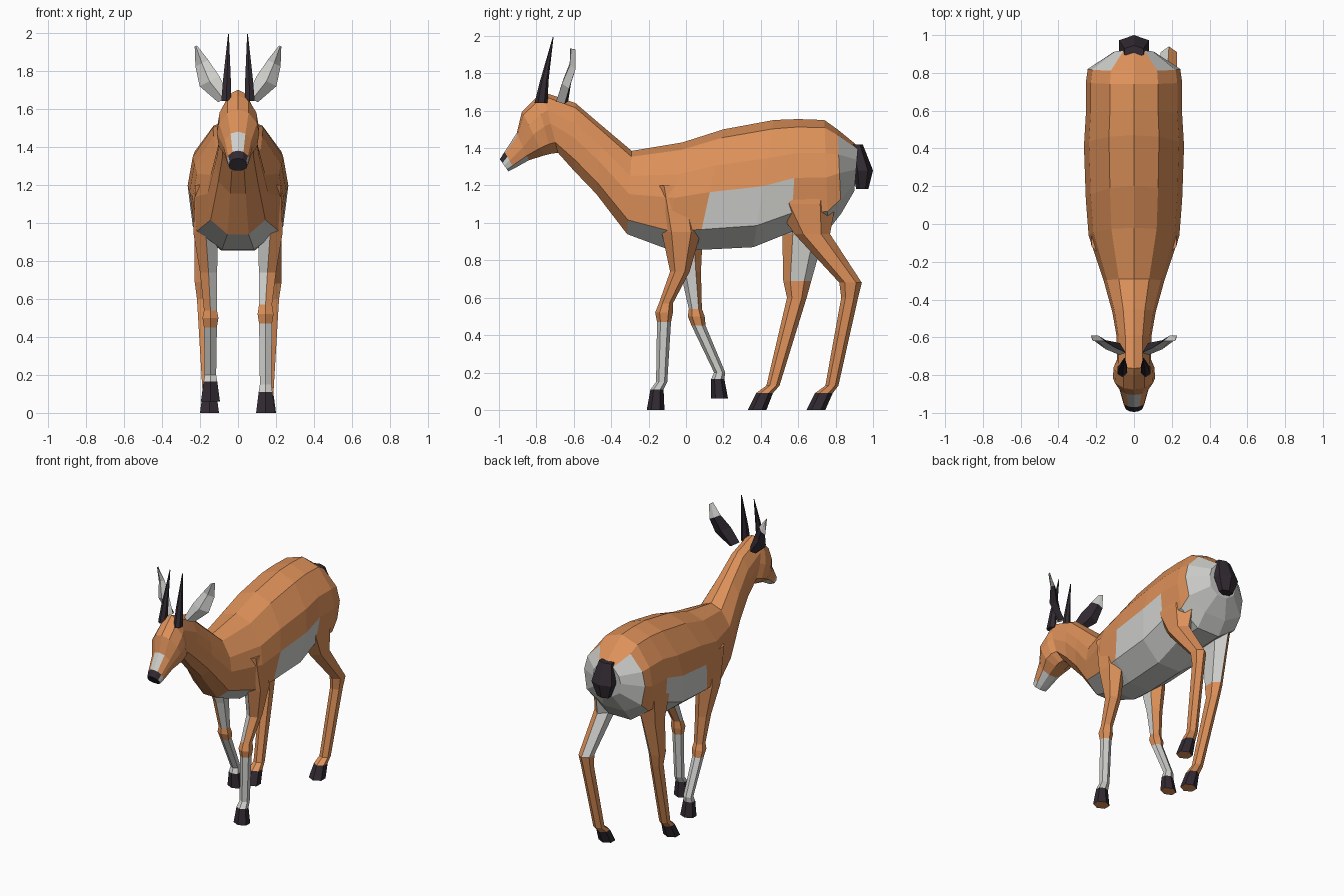
import bpy, bmesh, math
from mathutils import Vector


def material(name, rgb):
    m = bpy.data.materials.new(name)
    m.diffuse_color = (*rgb, 1)
    return m


MATS = [material("tan_coat", (0.72, 0.28, 0.10)),
        material("pale_fur", (0.62, 0.62, 0.60)),
        material("dark_horn", (0.032, 0.024, 0.032))]
TAN, PALE, DARK = 0, 1, 2


def loft(name, rings, colour):
    """Skin a list of equal-length rings; colour(centre, normal) picks the material."""
    bm = bmesh.new()
    vr = [[bm.verts.new(p) for p in r] for r in rings]
    n = len(rings[0])
    for a, b in zip(vr, vr[1:]):
        for i in range(n):
            j = (i + 1) % n
            bm.faces.new((a[i], a[j], b[j], b[i]))
    bm.faces.new(vr[0])
    bm.faces.new(vr[-1])
    bmesh.ops.recalc_face_normals(bm, faces=bm.faces)
    bm.normal_update()
    for f in bm.faces:
        f.material_index = colour(f.calc_center_median(), f.normal)
    me = bpy.data.meshes.new(name)
    bm.to_mesh(me)
    bm.free()
    for m in MATS:
        me.materials.append(m)
    ob = bpy.data.objects.new(name, me)
    bpy.context.collection.objects.link(ob)
    return ob


def flat_ring(x, z, y0, y1, hx, n=6):
    """Horizontal polygon spanning y0..y1, half width hx."""
    cy, hy = (y0 + y1) / 2, (y1 - y0) / 2
    k = 1 / math.cos(math.pi / n)
    pts = []
    for i in range(n):
        a = math.tau * (i + 0.5) / n
        pts.append((x + hx * math.cos(a) * k, cy + hy * math.sin(a), z))
    return pts


# Body, neck and head: upright sections given by top point, bottom point, half width
HALF = [(0.5, 0.07), (0.9, 0.3), (1.0, 0.52), (0.9, 0.83), (0.35, 1.0)]


def body_ring(ty, tz, by, bz, w):
    def pt(s, t):
        return (s * w, ty + (by - ty) * t, tz + (bz - tz) * t)
    return ([pt(0, 0)] + [pt(s, t) for s, t in HALF]
            + [pt(-s, t) for s, t in reversed(HALF)])


BODY = [(-0.29, 1.385, -0.315, 0.94, 0.16), (-0.02, 1.43, -0.10, 0.86, 0.24),
        (0.20, 1.50, 0.06, 0.855, 0.255), (0.47, 1.55, 0.36, 0.87, 0.265),
        (0.60, 1.555, 0.56, 0.95, 0.255), (0.74, 1.55, 0.76, 0.96, 0.255),
        (0.81, 1.50, 0.83, 1.05, 0.245), (0.92, 1.41, 0.90, 1.17, 0.11)]
NECK = [(-0.765, 1.70, -0.685, 1.375, 0.09), (-0.59, 1.64, -0.60, 1.28, 0.092),
        (-0.45, 1.52, -0.48, 1.155, 0.115), BODY[0]]
HEAD = [(-0.995, 1.34, -0.95, 1.275, 0.048), (-0.97, 1.38, -0.92, 1.29, 0.058),
        (-0.905, 1.48, -0.84, 1.335, 0.078), (-0.877, 1.595, -0.76, 1.36, 0.112),
        (-0.80, 1.67, -0.72, 1.37, 0.108), NECK[0]]


def body_colour(c, n):
    if c.y > 0.8 and n.z < 0.6:                              # rump patch
        return PALE
    if c.y > 0.55:
        return PALE if n.z < -0.35 else TAN
    if c.y > 0.03:                                           # flank and belly
        return PALE if c.z < 1.2 else TAN
    return PALE if c.y > -0.3 and c.z < 0.99 else TAN        # chest


def head_colour(c, n):
    if c.y < -0.93:                                          # nose over pale muzzle
        return DARK if c.y < -0.955 and (n.z > 0.2 or n.y < -0.7) else PALE
    return PALE if c.y < -0.86 and n.z < -0.3 else TAN


loft("body", [body_ring(*r) for r in BODY], body_colour)
loft("neck", [body_ring(*r) for r in NECK], lambda c, n: TAN)
loft("head", [body_ring(*r) for r in HEAD], head_colour)


# Legs: (x, z, y front, y back, half width), last two rings are the hoof
def leg(name, side, rows, colour):
    rings = [flat_ring(side * r[0], *r[1:]) for r in rows]
    hoof_top = rows[-2][1]

    def col(c, n):
        if c.z < hoof_top - 0.02:
            return TAN if n.z < -0.8 else DARK
        return colour(c, n, side)
    loft(name, rings, col)


def front_colour(c, n, side):
    if c.z < 0.46:
        return PALE
    if c.z < 0.6:
        return TAN
    return PALE if n.y < -0.4 and n.x * side < 0.45 or n.x * side < -0.8 else TAN


def hind_colour(c, n, side):
    rear = n.y > 0.3 and n.x * side < 0.3
    return PALE if c.z > 0.7 and (rear or n.x * side < -0.7) else TAN


leg("front_leg_right", 1, [
    (0.175, 1.20, -0.17, 0.04, 0.05), (0.17, 0.95, -0.13, 0.08, 0.065),
    (0.155, 0.74, -0.085, 0.02, 0.045), (0.145, 0.57, -0.145, -0.07, 0.034),
    (0.145, 0.52, -0.165, -0.07, 0.042), (0.145, 0.47, -0.155, -0.08, 0.034),
    (0.145, 0.15, -0.16, -0.10, 0.03), (0.145, 0.11, -0.19, -0.12, 0.036),
    (0.145, 0.0, -0.21, -0.115, 0.05)], front_colour)
leg("front_leg_left", -1, [
    (0.175, 1.20, -0.17, 0.04, 0.05), (0.17, 0.95, -0.11, 0.09, 0.065),
    (0.155, 0.74, -0.03, 0.08, 0.045), (0.145, 0.54, 0.015, 0.085, 0.034),
    (0.145, 0.50, 0.01, 0.10, 0.042), (0.145, 0.45, 0.03, 0.105, 0.034),
    (0.145, 0.20, 0.15, 0.21, 0.03), (0.145, 0.165, 0.135, 0.205, 0.036),
    (0.145, 0.06, 0.135, 0.225, 0.05)], front_colour)
leg("hind_leg_right", 1, [
    (0.15, 1.25, 0.45, 0.82, 0.085), (0.165, 1.10, 0.47, 0.80, 0.075),
    (0.175, 0.94, 0.58, 0.77, 0.055), (0.185, 0.68, 0.82, 0.94, 0.043),
    (0.18, 0.60, 0.83, 0.92, 0.036), (0.155, 0.13, 0.745, 0.815, 0.033),
    (0.15, 0.09, 0.69, 0.785, 0.038), (0.15, 0.0, 0.645, 0.745, 0.05)], hind_colour)
leg("hind_leg_left", -1, [
    (0.15, 1.25, 0.45, 0.82, 0.085), (0.165, 1.10, 0.45, 0.79, 0.075),
    (0.175, 0.94, 0.515, 0.74, 0.055), (0.185, 0.69, 0.52, 0.67, 0.043),
    (0.18, 0.60, 0.54, 0.645, 0.036), (0.155, 0.13, 0.43, 0.50, 0.033),
    (0.15, 0.09, 0.375, 0.465, 0.038), (0.15, 0.0, 0.33, 0.43, 0.05)], hind_colour)

# Tail
loft("tail", [flat_ring(0, z, a, b, w) for z, a, b, w in [
    (1.42, 0.88, 0.945, 0.05), (1.28, 0.89, 1.0, 0.08), (1.18, 0.91, 0.975, 0.045)]],
    lambda c, n: DARK)


# Ears: diamond sections with an outer edge, front, inner edge and back
def ear_colour(c, n):
    return DARK if n.y > 0.25 and c.z < 1.83 else PALE


EAR = [(0.075, -0.67, 1.65, 0.03, 0.04), (0.15, -0.645, 1.745, 0.052, 0.03),
       (0.19, -0.61, 1.84, 0.034, 0.02), (0.222, -0.61, 1.93, 0.006, 0.006)]
for side, label in ((1, "right"), (-1, "left")):
    rings = []
    for x, y, z, w, d in EAR:
        rings.append([(side * (x + w), y + 0.02, z - w * 0.5), (side * x, y - d * 0.6, z),
                      (side * (x - w), y - 0.01, z + w * 0.5), (side * x, y + d, z)])
    loft("ear_" + label, rings, ear_colour)
    # Horns
    loft("horn_" + label, [
        flat_ring(side * 0.062, 1.64, -0.81, -0.74, 0.026),
        flat_ring(side * 0.058, 1.76, -0.78, -0.735, 0.02),
        flat_ring(side * 0.05, 1.995, -0.712, -0.708, 0.002)], lambda c, n: DARK)
